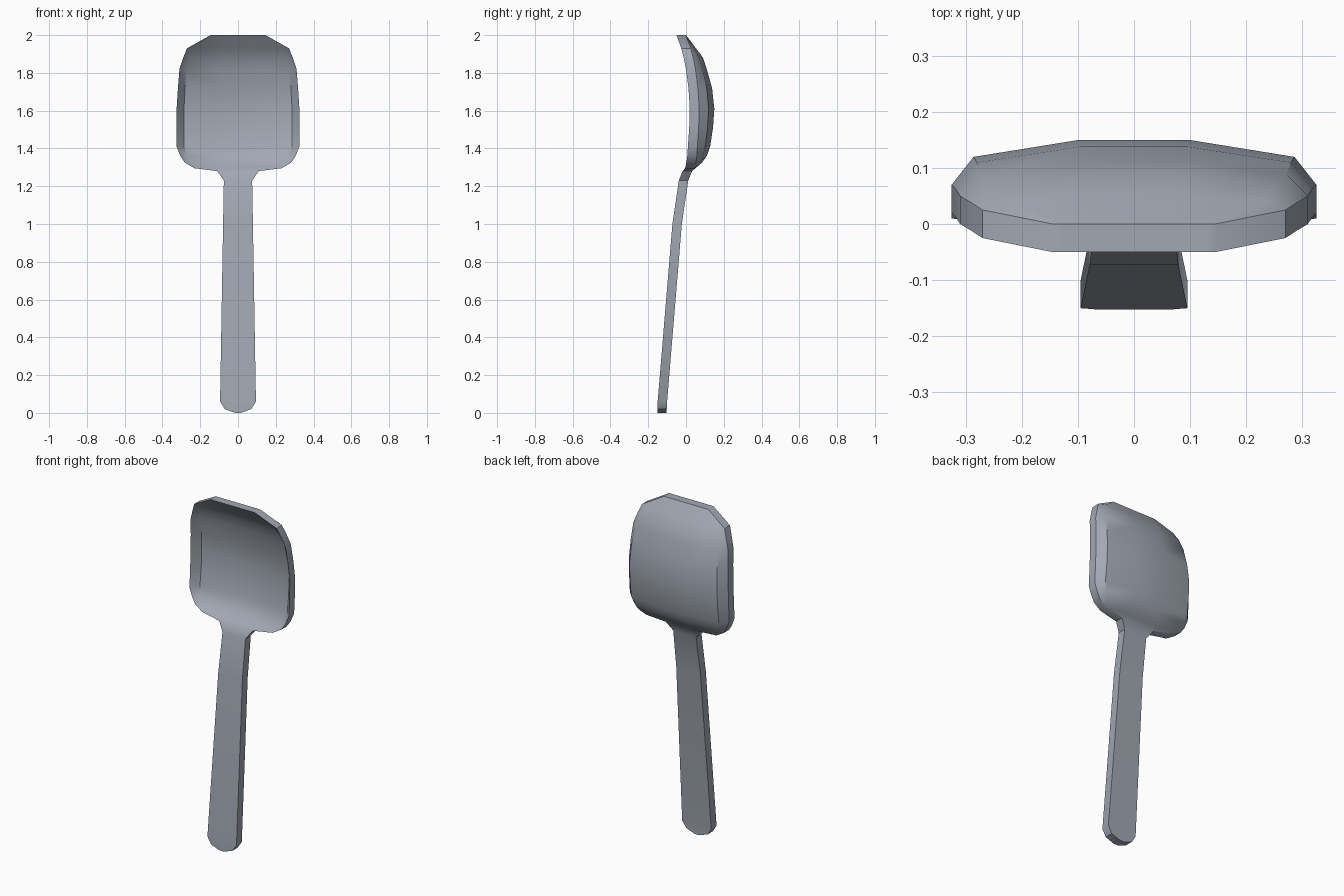
import bpy, bmesh, math

cube = bpy.data.objects.get("Cube")
if cube:
    bpy.data.objects.remove(cube, do_unlink=True)

# Brushed steel
steel = bpy.data.materials.new("steel grey")
steel.use_nodes = True
colour = (0.36, 0.39, 0.45, 1)
steel.diffuse_color = colour
steel.node_tree.nodes["Principled BSDF"].inputs["Base Color"].default_value = colour

THICKNESS = 0.05
# Across a row: (fraction of half width, fraction of hollow depth)
ACROSS = [(-1, 0), (-0.88, 0.62), (-0.3, 1), (0.3, 1), (0.88, 0.62), (1, 0)]

# Rows from tip to handle end: height, half width, rim y, centre y (back surface)
ROWS = [
    # bowl
    (2.0, 0.145, 0.0, 0.0),
    (1.93, 0.27, 0.025, 0.053),
    (1.88, 0.29, 0.038, 0.09),
    (1.82, 0.31, 0.05, 0.11),
    (1.72, 0.318, 0.063, 0.138),
    (1.61, 0.325, 0.07, 0.15),
    (1.51, 0.325, 0.067, 0.143),
    (1.41, 0.325, 0.06, 0.128),
    (1.36, 0.305, 0.057, 0.11),
    (1.325, 0.282, 0.052, 0.085),
    (1.295, 0.23, 0.045, 0.05),
    # neck
    (1.28, 0.11, 0.032, 0.032),
    (1.23, 0.075, 0.012, 0.012),
    # handle
    (1.0, 0.079, -0.022, -0.022),
    (0.06, 0.095, -0.1, -0.1),
    (0.02, 0.07, -0.102, -0.102),
    (0.0, 0.015, -0.102, -0.102),
]

# Lay the back surface as a sheet, then extrude it forward
bm = bmesh.new()
grid = [[bm.verts.new((w * u, rim + (centre - rim) * d, z)) for u, d in ACROSS]
        for z, w, rim, centre in ROWS]
for upper, lower in zip(grid, grid[1:]):
    for i in range(len(ACROSS) - 1):
        bm.faces.new((upper[i], upper[i + 1], lower[i + 1], lower[i]))
front = bmesh.ops.extrude_face_region(bm, geom=bm.faces[:], use_keep_orig=True)
moved = [g for g in front["geom"] if isinstance(g, bmesh.types.BMVert)]
bmesh.ops.translate(bm, verts=moved, vec=(0, -THICKNESS, 0))
bmesh.ops.recalc_face_normals(bm, faces=bm.faces[:])

mesh = bpy.data.meshes.new("spoon")
bm.to_mesh(mesh)
bm.free()
mesh.materials.append(steel)
spoon = bpy.data.objects.new("spoon", mesh)
bpy.context.collection.objects.link(spoon)

# Smooth bowl with a crisp rim
bpy.ops.object.select_all(action="DESELECT")
spoon.select_set(True)
bpy.context.view_layer.objects.active = spoon
bpy.ops.object.shade_smooth_by_angle(angle=math.radians(35))
